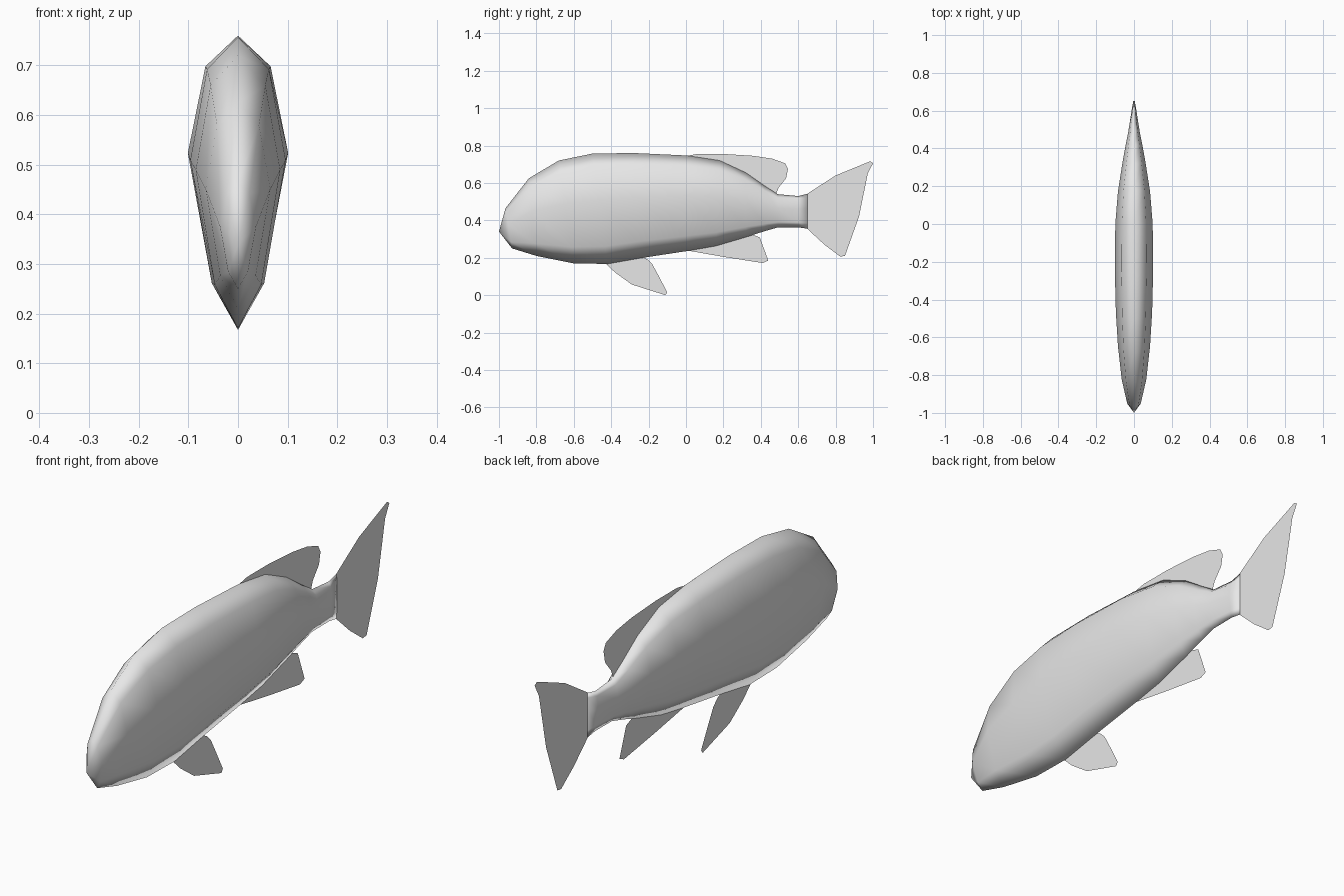
import bpy
import bmesh

cube = bpy.data.objects.get("Cube")
if cube:
    bpy.data.objects.remove(cube, do_unlink=True)

grey = bpy.data.materials.new("pale_grey")
grey.use_nodes = True
grey.diffuse_color = (0.8, 0.8, 0.8, 1)
grey.node_tree.nodes["Principled BSDF"].inputs["Base Color"].default_value = grey.diffuse_color


def add_object(name, bm, smooth):
    mesh = bpy.data.meshes.new(name)
    bm.to_mesh(mesh)
    bm.free()
    mesh.materials.append(grey)
    for face in mesh.polygons:
        face.use_smooth = smooth
    obj = bpy.data.objects.new(name, mesh)
    bpy.context.collection.objects.link(obj)
    return obj


# Body rings: back y, back z, belly y, belly z, half width
RINGS = [
    (-.965, .465, -.93, .25, .036),
    (-.84, .625, -.80, .21, .065),
    (-.68, .72, -.60, .17, .085),
    (-.50, .757, -.42, .167, .096),
    (-.28, .76, -.25, .197, .101),
    (0, .747, 0, .235, .099),
    (.18, .72, .16, .263, .085),
    (.32, .655, .32, .31, .062),
    (.42, .585, .42, .342, .044),
    (.49, .54, .49, .362, .03),
    (.60, .53, .60, .363, .013),
    (.65, .542, .65, .355, .004),
]
# Right half of a ring: fraction of half width, fraction of height
SECTION = [(0, 1), (.65, .89), (1, .58), (.55, .16), (0, 0)]
section = SECTION + [(-w, h) for w, h in reversed(SECTION[1:-1])]


def body():
    bm = bmesh.new()
    loops = []
    for ty, tz, by, bz, width in RINGS:
        loops.append([bm.verts.new((w * width, by + (ty - by) * h, bz + (tz - bz) * h))
                      for w, h in section])
    count = len(section)
    for a, b in zip(loops, loops[1:]):
        for i in range(count):
            j = (i + 1) % count
            bm.faces.new((a[i], a[j], b[j], b[i]))
    # Blunt snout and closed tail root
    snout = bm.verts.new((0, -1, .34))
    for i in range(count):
        bm.faces.new((loops[0][i], loops[0][(i + 1) % count], snout))
    bm.faces.new(loops[-1])
    bmesh.ops.recalc_face_normals(bm, faces=bm.faces)
    return add_object("body", bm, True)


def fin(name, outline):
    """Flat fin on the centre plane, from a (y, z) outline."""
    bm = bmesh.new()
    face = bm.faces.new([bm.verts.new((0, y, z)) for y, z in outline])
    bmesh.ops.triangulate(bm, faces=[face])
    return add_object(name, bm, False)


body()
fin("dorsal_fin", [(-.02, .74), (.06, .755), (.2, .755), (.36, .745), (.46, .73), (.53, .705),
                   (.545, .675), (.535, .625), (.495, .575), (.48, .535), (.4, .56), (.2, .68)])
fin("tail_fin", [(.645, .54), (.8, .64), (.985, .716), (1, .705), (.94, .59), (.925, .42),
                 (.85, .21), (.825, .206), (.74, .27), (.645, .358)])
fin("anal_fin", [(.0, .24), (.2, .205), (.41, .172), (.44, .185), (.395, .308),
                 (.34, .33), (.15, .29)])
fin("pelvic_fin", [(-.43, .17), (-.38, .122), (-.29, .057), (-.11, 0), (-.10, .015),
                   (-.15, .11), (-.18, .165), (-.205, .19), (-.24, .21)])
